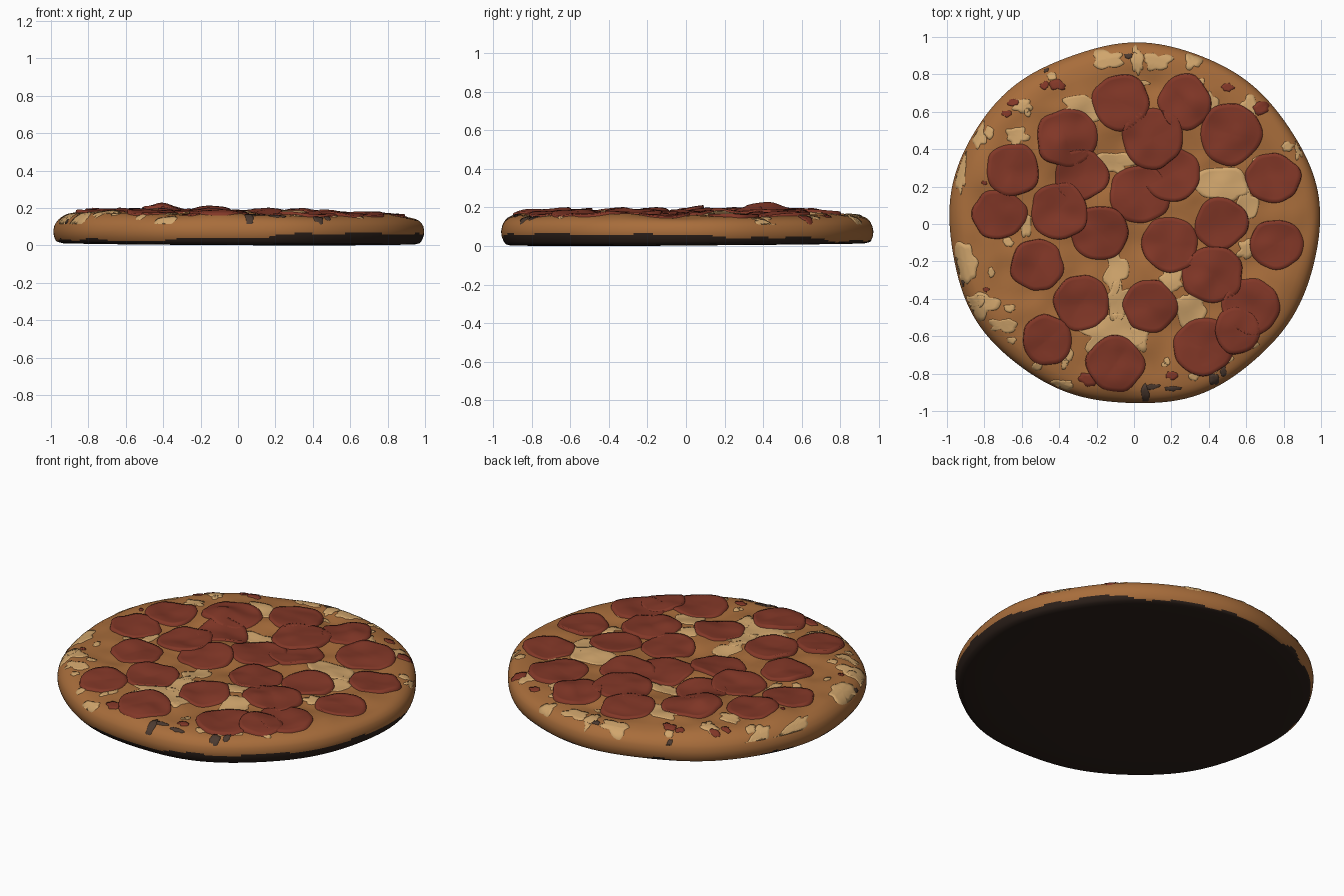
import bpy, bmesh, math, random
from mathutils import Vector, noise

if "Cube" in bpy.data.objects:
    bpy.data.objects.remove(bpy.data.objects["Cube"])

random.seed(4)


def srgb(r, g, b):
    f = lambda c: ((c / 255 + 0.055) / 1.055) ** 2.4 if c > 10 else c / 3295
    return (f(r), f(g), f(b), 1)


def material(name, rgb):
    m = bpy.data.materials.new(name)
    m.diffuse_color = srgb(*rgb)
    m.use_nodes = True
    m.node_tree.nodes["Principled BSDF"].inputs["Base Color"].default_value = m.diffuse_color
    return m


CRUST = material("baked crust", (168, 109, 59))
BURNT = material("burnt base", (44, 32, 26))
CHAR = material("char spots", (76, 58, 48))
CHEESE = material("melted cheese", (208, 165, 108))
RED = material("pepperoni red", (130, 55, 39))


def n(x, y, freq, seed):
    return noise.noise(Vector((x * freq, y * freq, seed)))


# --- shape rules shared by the dough and its toppings ---
def outline(a):
    return 0.977 + 0.013 * math.cos(2 * a) + 0.005 * math.sin(5 * a + 1) + 0.004 * math.sin(9 * a)


RIM = [(0, 0.172), (0.6, 0.172), (0.8, 0.168), (0.88, 0.167), (0.93, 0.158),
       (0.965, 0.142), (0.985, 0.122), (0.996, 0.102), (1, 0.08)]
PEAKS = [(-0.38, 0.42, 0.035), (-0.16, 0.1, 0.025), (0.3, 0.4, 0.012),
         (0.36, -0.3, 0.02), (-0.1, -0.78, 0.012), (0.05, 0.6, 0.01)]


def top(x, y):
    s = min(1, math.hypot(x, y) / outline(math.atan2(y, x)))
    for (s0, z0), (s1, z1) in zip(RIM, RIM[1:]):
        if s <= s1:
            z = z0 + (z1 - z0) * (s - s0) / (s1 - s0)
            break
    fade = max(0, min(1, (0.97 - s) / 0.2))
    z += fade * (0.022 * n(x, y, 4.5, 3.1) + 0.012 * n(x, y, 9, 7.7))
    for px, py, h in PEAKS:
        z += h * math.exp(-((x - px) ** 2 + (y - py) ** 2) / 0.012)
    edge = max(0, min(1, (1 - s) / 0.08))
    return z + edge * (0.008 * n(x, y, 3, 1.5) - 0.012 * x)


def finish(name, bm, mats):
    me = bpy.data.meshes.new(name)
    bmesh.ops.recalc_face_normals(bm, faces=bm.faces)
    for f in bm.faces:
        f.smooth = True
    bm.to_mesh(me)
    bm.free()
    for m in mats:
        me.materials.append(m)
    ob = bpy.data.objects.new(name, me)
    bpy.context.collection.objects.link(ob)
    return ob


def bridge(bm, rings):
    for r0, r1 in zip(rings, rings[1:]):
        for i in range(len(r0)):
            j = (i + 1) % len(r0)
            bm.faces.new((r0[i], r1[i], r1[j], r0[j]))


def cap(bm, co, ring):
    c = bm.verts.new(co)
    for i in range(len(ring)):
        bm.faces.new((c, ring[i - 1], ring[i]))


# --- dough: lathed disc with bumpy top, scorched underside ---
def build_dough():
    bm = bmesh.new()
    N = 180
    angles = [2 * math.pi * i / N for i in range(N)]
    steps = [i / 40 for i in range(1, 38)] + [0.94, 0.955, 0.97, 0.98, 0.988, 0.995, 1]
    rings = []
    for s in steps:
        ring = []
        for a in angles:
            x, y = (s * outline(a) * t for t in (math.cos(a), math.sin(a)))
            ring.append(bm.verts.new((x, y, top(x, y))))
        rings.append(ring)
    for s, z in [(1, 0.068), (0.999, 0.058), (0.997, 0.049), (0.994, 0.04), (0.99, 0.031),
                 (0.985, 0.022), (0.975, 0.014), (0.95, 0.008), (0.8, 0.006), (0.4, 0.006)]:
        ring = []
        for a in angles:
            r = s * outline(a)
            dz = 0.006 * math.cos(a + 1) if z < 0.02 else 0
            ring.append(bm.verts.new((r * math.cos(a), r * math.sin(a), max(0, z - dz))))
        rings.append(ring)
    bridge(bm, rings)
    cap(bm, (0, 0, top(0, 0)), rings[0])
    cap(bm, (0, 0, 0.006), rings[-1])
    for f in bm.faces:
        c = f.calc_center_median()
        a = math.atan2(c.y, c.x)
        limit = 0.026 + 0.034 * max(0, math.cos(a + 0.5)) + 0.02 * n(c.x, c.y, 6, 2)
        f.material_index = 1 if c.z < max(0.018, limit) else 0
    finish("dough", bm, [CRUST, BURNT])


# --- draped topping: thin patch with a wavy edge that follows the dough ---
def patch(bm, x, y, rx, ry, lift, wobble, sides=40, curl=0.0):
    seed = random.uniform(0, 50)
    dirx, diry = random.uniform(-1, 1), random.uniform(-1, 1)

    def place(px, py, t):
        s = math.hypot(px, py) / outline(math.atan2(py, px))
        if s > 0.99:
            px, py = px * 0.99 / s, py * 0.99 / s
        tilt = curl * max(0, dirx * (px - x) / rx + diry * (py - y) / ry)
        return px, py, top(px, py) + (lift + tilt if t <= 1 else -0.004)

    count = max(2, round(max(rx, ry) / 0.02))
    rings = []
    for t in [(k + 1) / count for k in range(count)] + [1.03]:
        ring = []
        for i in range(sides):
            a = 2 * math.pi * i / sides
            c, s = math.cos(a), math.sin(a)
            w = 1 + wobble * noise.noise(Vector((c * 1.6, s * 1.6, seed)))
            ring.append(bm.verts.new(place(x + rx * t * w * c, y + ry * t * w * s, t)))
        rings.append(ring)
    bridge(bm, rings)
    cap(bm, place(x, y, 0), rings[0])


SLICES = [(-.07, .65, .15), (.27, .65, .14), (.52, .48, .165), (.74, .25, .14), (.76, -.11, .14),
          (.465, .005, .14), (.42, -.27, .16), (.62, -.44, .15), (.37, -.66, .16),
          (.085, -.44, .14), (-.28, -.42, .15), (-.465, -.62, .13), (-.1, -.75, .15),
          (-.52, -.22, .14), (-.72, .05, .14), (-.65, .29, .14), (-.36, .46, .16),
          (-.4, .07, .15), (-.28, .26, .14), (-.18, -.05, .15), (.03, .16, .16),
          (.2, .27, .15), (.19, -.11, .15), (.1, .46, .16), (.55, -.57, .12)]

CHEESE_SPOTS = [(-.28, .62, .11, .07), (-.14, .88, .09, .05), (.02, .87, .03, .06), (.12, .87, .07, .05),
                (.31, .87, .04, .04), (-.93, .3, .03, .13), (-.83, .48, .04, .08), (-.6, .63, .05, .04),
                (.62, .62, .05, .06), (.48, .2, .13, .09), (.6, .08, .05, .12), (-.1, .33, .08, .06),
                (-.9, -.21, .06, .09), (-.82, -.43, .09, .06), (-.7, -.54, .07, .04), (-.1, -.25, .06, .1),
                (-.08, -.4, .05, .09), (-.12, -.58, .18, .08), (.3, -.46, .09, .1), (.2, -.3, .07, .06),
                (-.38, -.86, .06, .03), (-.35, -.7, .03, .04), (.03, -.6, .05, .06), (.6, -.14, .05, .05),
                (.88, .4, .02, .06), (-.58, 0, .03, .06), (-.62, .47, .06, .05), (.41, .6, .04, .08)]

SAUCE = [(-.65, .65, .03), (.5, .73, .03), (-.48, .74, .025), (-.68, .59, .025), (-.41, .74, .04),
         (.2, -.81, .03), (-.79, -.35, .015), (-.25, -.83, .05), (.68, .62, .05), (-.8, .22, .015)]

CHAR_SPOTS = [(.06, -.91, .022, .05), (.1, -.87, .035, .016), (.43, -.83, .025, .03), (.48, -.79, .015, .025),
              (.21, -.88, .04, .012), (-.03, .9, .02, .015), (-.47, .83, .015, .015), (-.92, -.32, .012, .02)]

build_dough()

bm = bmesh.new()
for x, y, rx, ry in CHEESE_SPOTS:
    patch(bm, x, y, rx, ry, 0.003, 0.7)
for i in range(45):  # small crumbs of cheese near the rim
    a, r = random.uniform(0, 6.283), random.uniform(0.68, 0.93)
    patch(bm, r * math.cos(a), r * math.sin(a), random.uniform(.012, .03),
          random.uniform(.012, .03), 0.003, 0.6, 14)
finish("cheese", bm, [CHEESE])

bm = bmesh.new()
for x, y, r in SLICES:
    patch(bm, x, y, r, r * random.uniform(0.93, 1.0), 0.008, 0.12, 48, 0.011)
finish("pepperoni_slices", bm, [RED])

bm = bmesh.new()
for x, y, r in SAUCE:
    patch(bm, x, y, r, r * 0.7, 0.005, 0.6, 20)
finish("sauce_flecks", bm, [RED])

bm = bmesh.new()
for x, y, rx, ry in CHAR_SPOTS:
    patch(bm, x, y, rx, ry, 0.004, 0.6, 20)
finish("char_spots", bm, [CHAR])
